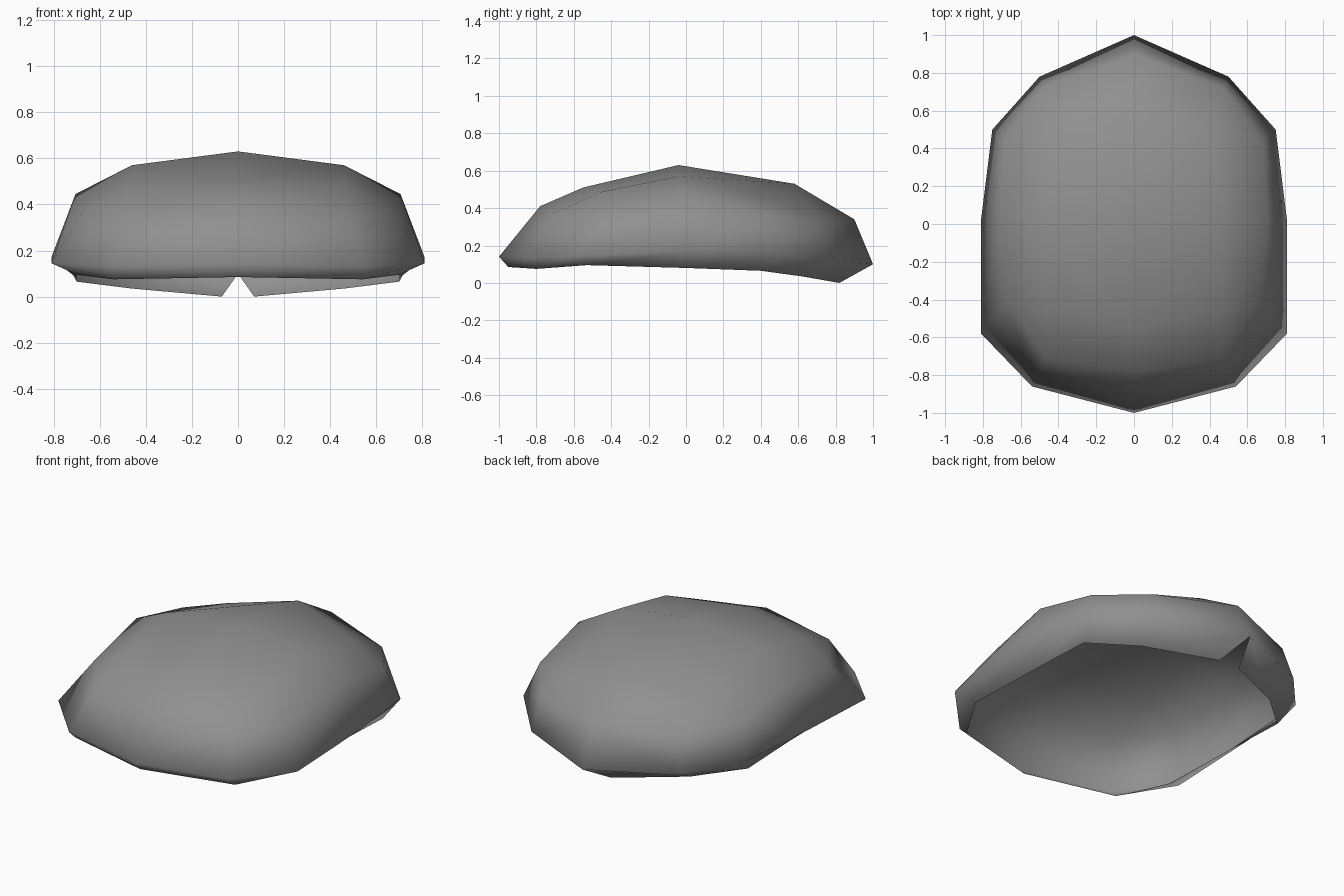
import bpy, bmesh

if "Cube" in bpy.data.objects:
    bpy.data.objects.remove(bpy.data.objects["Cube"])

# Half cross-rings of the shell, listed from the front centre round to the back centre
rim = [(0, -.95, .085), (.54, -.80, .075), (.70, -.53, .095), (.70, 0, .08),
       (.70, .40, .065), (.46, .62, .035), (.07, .82, 0)]   # last point leaves the notch
outline = [(0, -1, .14), (.54, -.86, .13), (.81, -.58, .145), (.81, .02, .17),
           (.75, .50, .16), (.50, .78, .115), (0, 1, .10)]
shoulder = [(0, -.78, .41), (.47, -.71, .37), (.67, -.42, .375), (.705, .03, .445),
            (.68, .44, .36), (.47, .72, .32), (0, .90, .34)]
crown = [(0, -.55, .51), (.46, -.46, .485), (.46, -.04, .57), (.43, .50, .43), (0, .58, .53)]
peak = (0, -.04, .63)

bm = bmesh.new()
R, O, S, C = ([bm.verts.new(p) for p in ring] for ring in (rim, outline, shoulder, crown))
top = bm.verts.new(peak)

# Underside lip and side wall
for low, high in ((R, O), (O, S)):
    for i in range(6):
        bm.faces.new((low[i], low[i + 1], high[i + 1], high[i]))

# Upper slope: corners of the crown fan out to two shoulder points
steps = [0, 1, 1, 2, 3, 3, 4]
for i in range(6):
    a, b = C[steps[i]], C[steps[i + 1]]
    bm.faces.new((S[i], S[i + 1], b) if a is b else (S[i], S[i + 1], b, a))

# Crown cap
bm.faces.new((C[0], C[1], C[2], top))
bm.faces.new((top, C[2], C[4]))
bm.faces.new((C[2], C[3], C[4]))

for f in bm.faces:
    f.smooth = True
bm.normal_update()
mesh = bpy.data.meshes.new("shell")
bm.to_mesh(mesh)
bm.free()

shell = bpy.data.objects.new("shell", mesh)
bpy.context.collection.objects.link(shell)

# Mirror across the centre line
mirror = shell.modifiers.new("mirror", 'MIRROR')
mirror.use_axis[0] = True
mirror.merge_threshold = 0.001

grey = bpy.data.materials.new("grey")
grey.diffuse_color = (0.28, 0.28, 0.28, 1)
grey.use_nodes = True
grey.node_tree.nodes["Principled BSDF"].inputs["Base Color"].default_value = grey.diffuse_color
mesh.materials.append(grey)
